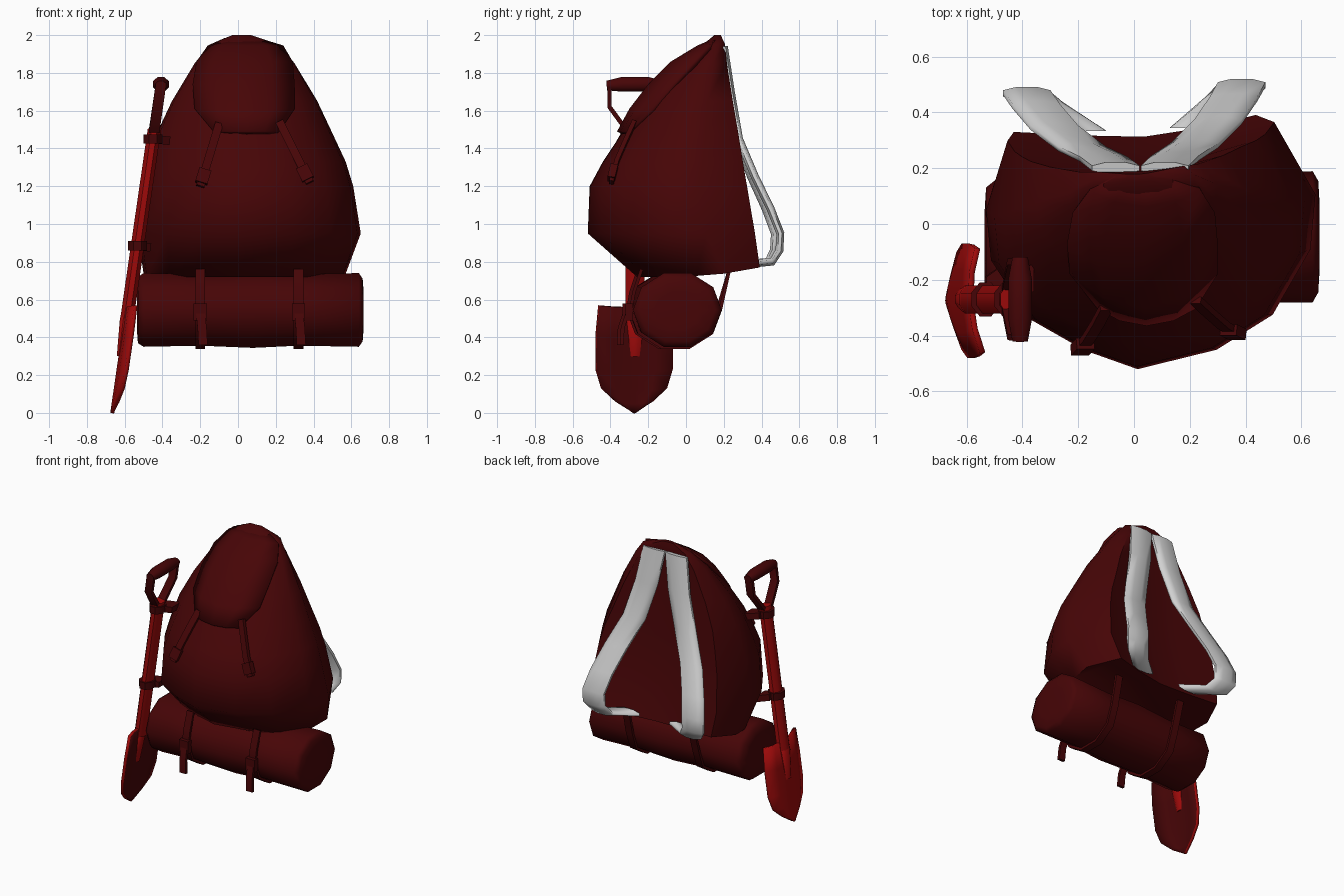
import bpy, bmesh, math
from mathutils import Vector
from mathutils.bvhtree import BVHTree

cube = bpy.data.objects.get("Cube")
if cube:
    bpy.data.objects.remove(cube)


def material(name, rgb):
    m = bpy.data.materials.new(name)
    m.use_nodes = True
    m.diffuse_color = (*rgb, 1)
    m.node_tree.nodes["Principled BSDF"].inputs["Base Color"].default_value = (*rgb, 1)
    return m


DARK = material("dark red cloth", (0.062, 0.0015, 0.002))
RED = material("bright red", (0.34, 0.003, 0.003))
WHITE = material("white webbing", (0.64, 0.64, 0.64))


def finish(name, bm, mats, angle=50, recalc=True):
    if recalc:
        bmesh.ops.recalc_face_normals(bm, faces=bm.faces)
    mesh = bpy.data.meshes.new(name)
    bm.to_mesh(mesh)
    bm.free()
    obj = bpy.data.objects.new(name, mesh)
    bpy.context.collection.objects.link(obj)
    for m in mats:
        mesh.materials.append(m)
    bpy.ops.object.select_all(action="DESELECT")
    obj.select_set(True)
    bpy.context.view_layer.objects.active = obj
    bpy.ops.object.shade_smooth_by_angle(angle=math.radians(angle))
    return obj


def loft(name, rings, mat, angle=50):
    """Skin closed rings of points and cap both ends."""
    bm = bmesh.new()
    vs = [[bm.verts.new(p) for p in ring] for ring in rings]
    n = len(vs[0])
    for a, b in zip(vs, vs[1:]):
        for i in range(n):
            j = (i + 1) % n
            bm.faces.new((a[i], a[j], b[j], b[i]))
    bm.faces.new(vs[0])
    bm.faces.new(vs[-1])
    return finish(name, bm, [mat], angle)


def sheet(name, rows, mats, thick):
    """Grid of points thickened into a shell."""
    bm = bmesh.new()
    vs = [[bm.verts.new(p) for p in row] for row in rows]
    for a, b in zip(vs, vs[1:]):
        for i in range(len(a) - 1):
            bm.faces.new((a[i], a[i + 1], b[i + 1], b[i]))
    obj = finish(name, bm, mats, recalc=False)
    mod = obj.modifiers.new("thickness", "SOLIDIFY")
    mod.thickness = thick
    mod.material_offset = len(mats) - 1


def sweep(name, pts, side, half_w, half_t, mat, sides=4, end_scale=1, angle=50):
    """Sweep a flat band (4 sides) or an oval tube along a path."""
    pts = [Vector(p) for p in pts]
    side = Vector(side).normalized()
    rings = []
    for i, p in enumerate(pts):
        t = (pts[min(i + 1, len(pts) - 1)] - pts[max(i - 1, 0)]).normalized()
        nrm = t.cross(side).normalized()
        k = math.sqrt(2) if sides == 4 else 1
        if i in (0, len(pts) - 1):
            k *= end_scale
        angles = [math.tau * (j + 0.5) / sides for j in range(sides)]
        rings.append([p + side * (half_w * k * math.cos(a)) + nrm * (half_t * k * math.sin(a))
                      for a in angles])
    loft(name, rings, mat, angle)


# Pack body: rounded front, flatter back, tapering to the top
left_half = [(0.4, 0.08), (0.74, 0.22), (0.97, 0.48), (1, 0.7), (0.75, 1), (0.4, 0.95)]
right_half = [(-x, y) for x, y in reversed(left_half)]
right_half[1] = (-0.87, 1)
section = [(-0.08, 0)] + left_half + [(0, 0.92)] + right_half
levels = [  # z, left x, right x, front y, back y
    (0.72, -0.5, 0.57, -0.26, 0.36), (0.95, -0.53, 0.65, -0.52, 0.33),
    (1.2, -0.5, 0.61, -0.51, 0.29), (1.33, -0.47, 0.57, -0.44, 0.27),
    (1.48, -0.43, 0.5, -0.34, 0.25), (1.65, -0.35, 0.42, -0.22, 0.225),
    (1.85, -0.23, 0.3, -0.04, 0.2), (1.95, -0.15, 0.22, 0.09, 0.195),
    (2.0, -0.03, 0.07, 0.15, 0.18)]
rings = []
for i, (z, xl, xr, yf, yb) in enumerate(levels):
    ring = []
    for fx, fy in section:
        x = (xl + xr) / 2 + fx * (xr - xl) / 2
        ring.append((x, yf + fy * (yb - yf) + 0.07 * x * fy, z + (0.05 * fy ** 3 if i == 0 else 0)))
    rings.append(ring)
body = loft("pack_body", rings, DARK, 60)

# Top flap draped over the front
flap_rows = [  # z, y, left x, right x, side wrap
    (1.985, 0.155, -0.07, 0.11, 0.015), (1.945, 0.06, -0.16, 0.24, 0.06),
    (1.86, -0.08, -0.22, 0.29, 0.12), (1.74, -0.2, -0.24, 0.3, 0.13),
    (1.61, -0.3, -0.23, 0.3, 0.12), (1.49, -0.365, -0.13, 0.22, 0.06)]
rows = []
for z, y, xl, xr, wrap in flap_rows:
    us = (1, 0.55, 0, -0.55, -1)
    rows.append([((xl + xr) / 2 + u * (xr - xl) / 2, y + wrap * u * u, z) for u in us])
sheet("top_flap", rows, [DARK], 0.03)

# Flap straps and buckles laid on the front surface
bm = bmesh.new()
bm.from_mesh(body.data)
tree = BVHTree.FromBMesh(bm)
bm.free()


def on_front(x, z, gap):
    hit = tree.ray_cast(Vector((x, -2, z)), Vector((0, 1, 0)))[0]
    return Vector((x, hit.y - gap, z))


for label, (x0, z0), (x1, z1) in (("right", (-0.1, 1.53), (-0.2, 1.2)),
                                  ("left", (0.22, 1.54), (0.38, 1.22))):
    def along(t, gap):
        return on_front(x0 + (x1 - x0) * t, z0 + (z1 - z0) * t, gap)
    side = (z0 - z1, 0, x1 - x0)
    sweep(label + "_flap_strap", [along(t, 0.025) for t in (0, 0.3, 0.65, 1)],
          side, 0.022, 0.012, DARK)
    sweep(label + "_flap_buckle", [along(t, 0.03) for t in (0.74, 0.95)],
          side, 0.033, 0.02, DARK)


# Bedroll under the pack, slightly turned, with domed ends
def roll_y(x):
    return -0.065 + 0.03 * x


rings = []
for x, k in ((-0.535, 0.55), (-0.53, 0.9), (-0.5, 1), (-0.2, 0.97), (0.08, 1.03),
             (0.32, 0.97), (0.64, 1), (0.66, 0.85), (0.665, 0.5)):
    rings.append([(x, roll_y(x) + 0.235 * k * math.cos(a), 0.545 + 0.205 * k * math.sin(a))
                  for a in (math.tau * i / 10 for i in range(10))])
loft("bedroll", rings, DARK, 100)

# Straps that hold the bedroll, with buckle and loose tail
for label, x in (("right", -0.2), ("left", 0.32)):
    y = roll_y(x)
    loop = [(x, y + 0.237 * math.cos(a), 0.545 + 0.207 * math.sin(a))
            for a in (-math.pi * i / 5 for i in range(6))]
    path = [(x, 0.23, 0.76)] + loop + [(x, y - 0.22, 0.64), (x, y - 0.18, 0.76)]
    sweep(label + "_bedroll_strap", path, (1, 0, 0), 0.026, 0.009, DARK)
    sweep(label + "_bedroll_buckle", [(x, y - 0.245, 0.58), (x, y - 0.245, 0.49)],
          (1, 0, 0), 0.035, 0.02, DARK)
    sweep(label + "_bedroll_tail",
          [(x, y - 0.25, 0.54), (x + 0.01, y - 0.28, 0.45), (x + 0.015, y - 0.285, 0.36)],
          (1, 0, 0), 0.024, 0.01, DARK)

# White shoulder straps, bowed out and tucked in at the base
for label, s, cx, bow in (("right", -1, -0.065, 1.1), ("left", 1, 0.11, 0.95)):
    profile = [(0, 0.2, 1.94), (0.04, 0.235, 1.7), (0.11, 0.275, 1.45), (0.2, 0.355, 1.25),
               (0.26, 0.435, 1.08), (0.29, 0.485, 0.95), (0.29, 0.48, 0.86),
               (0.25, 0.445, 0.8), (0.11, 0.34, 0.79)]
    sweep(label + "_shoulder_strap",
          [(cx + s * bow * dx, y + s * 0.05 * dx, z) for dx, y, z in profile],
          (1, 0, 0), 0.092, 0.023, WHITE, 8, angle=75)


# Shovel: leaning shaft, dished blade, looped handle
def axis_x(z):
    return -0.45 - (1.45 - z) * 0.145


SY = -0.27
sweep("shovel_shaft", [(axis_x(z), SY, z) for z in (1.5, 0.9, 0.5)],
      (0, 1, 0), 0.054, 0.038, RED, 8)
sweep("shovel_socket", [(axis_x(z) - 0.006, SY, z) for z in (0.52, 0.5, 0.3)],
      (0, 1, 0), 0.054, 0.034, RED, 8, 0.6)
rows = []
for z, w in ((0.56, 0.19), (0.4, 0.205), (0.22, 0.205), (0.12, 0.175), (0.05, 0.1), (0, 0.02)):
    rows.append([(axis_x(z) - 0.016 + (0.036 * u * u - 0.01 * u) * w / 0.2, SY - 0.005 + u * w,
                  z + 0.01 * u * u) for u in (-1, -0.55, 0, 0.55, 1)])
sheet("shovel_blade", rows, [RED, DARK], 0.02)

sweep("shovel_grip", [(axis_x(1.74), SY + d, 1.745 - abs(d) * 0.08) for d in (-0.15, -0.07, 0.07, 0.15)],
      (1, 0, 0), 0.046, 0.042, DARK, 8, 0.65)
for label, s in (("front", -1), ("back", 1)):
    sweep(label + "_handle_arm",
          [(axis_x(z), SY + s * d, z) for d, z in ((0.135, 1.74), (0.135, 1.62), (0.04, 1.49))],
          (1, 0, 0), 0.028, 0.012, DARK)

# Ties fixing the shovel to the pack
for label, z, reach in (("upper", 1.45, 0.09), ("lower", 0.885, 0.07)):
    x = axis_x(z)
    sweep(label + "_shovel_tie", [(x, SY, z + 0.025), (x, SY, z - 0.025)],
          (0, 1, 0), 0.066, 0.054, DARK, 8)
    sweep(label + "_tie_anchor", [(x, SY + 0.03, z), (x + reach, SY + 0.08, z - 0.01)],
          (0, 1, 0), 0.05, 0.022, DARK)
